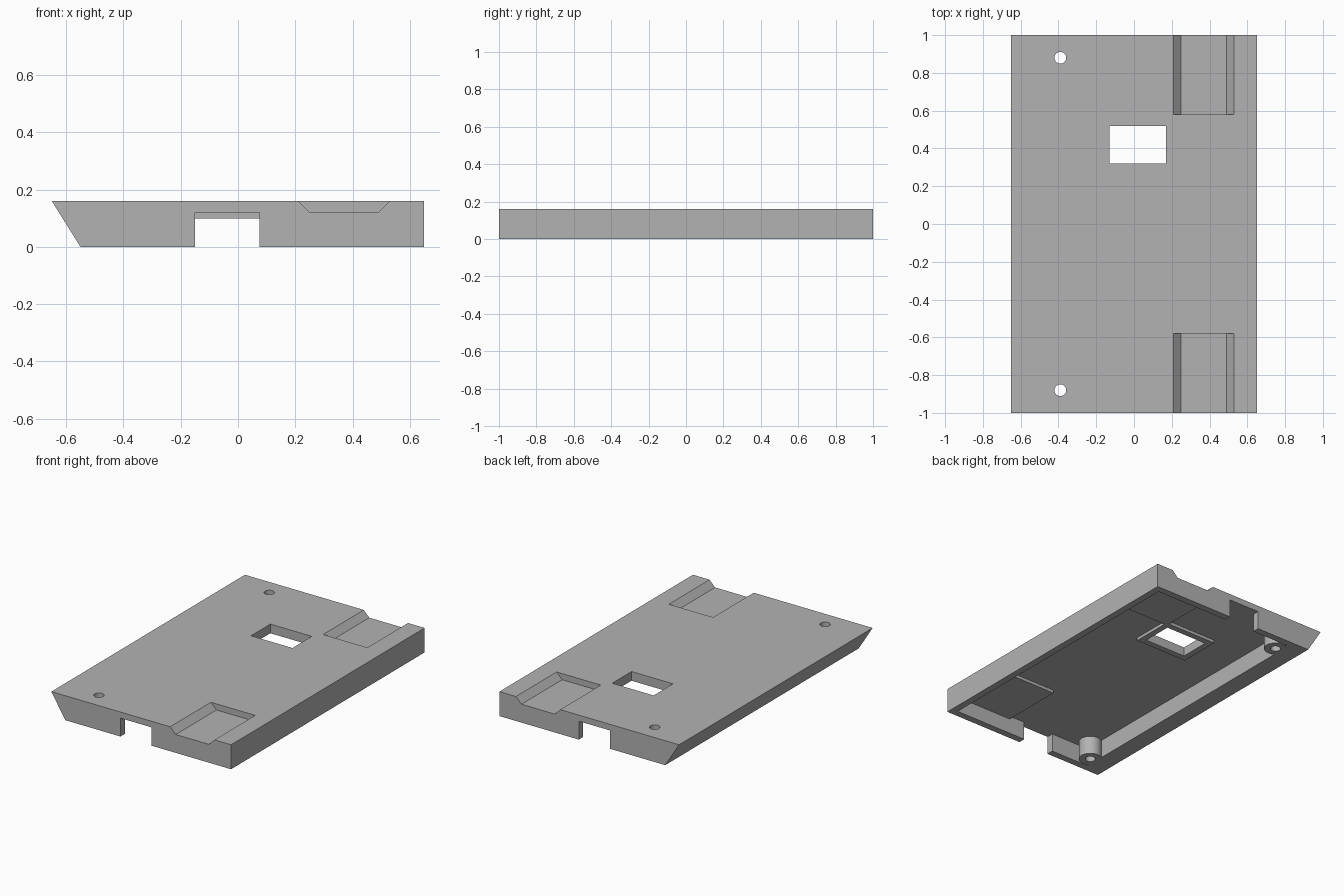
import bpy, bmesh
from mathutils import Matrix, Vector

cube = bpy.data.objects.get("Cube")
if cube:
    bpy.data.objects.remove(cube, do_unlink=True)

grey = bpy.data.materials.new("matte grey")
grey.use_nodes = True
colour = (0.45, 0.45, 0.45, 1)
grey.diffuse_color = colour
grey.node_tree.nodes["Principled BSDF"].inputs["Base Color"].default_value = colour


def finish(name, bm):
    bmesh.ops.recalc_face_normals(bm, faces=bm.faces)
    mesh = bpy.data.meshes.new(name)
    bm.to_mesh(mesh)
    bm.free()
    mesh.materials.append(grey)
    obj = bpy.data.objects.new(name, mesh)
    bpy.context.collection.objects.link(obj)
    return obj


def prism(name, profile, y0, y1):
    """Extrude an x-z profile along y."""
    bm = bmesh.new()
    face = bm.faces.new([bm.verts.new((x, y0, z)) for x, z in profile])
    grown = bmesh.ops.extrude_face_region(bm, geom=[face])["geom"]
    moved = [v for v in grown if isinstance(v, bmesh.types.BMVert)]
    bmesh.ops.translate(bm, verts=moved, vec=Vector((0, y1 - y0, 0)))
    return finish(name, bm)


def box(name, x0, x1, y0, y1, z0, z1):
    return prism(name, [(x0, z0), (x1, z0), (x1, z1), (x0, z1)], y0, y1)


def cylinder(name, x, y, radius, z0, z1):
    bm = bmesh.new()
    bmesh.ops.create_cone(bm, cap_ends=True, segments=32, radius1=radius, radius2=radius,
                          depth=z1 - z0, matrix=Matrix.Translation((x, y, (z0 + z1) / 2)))
    return finish(name, bm)


def combine(target, tool, operation):
    """Apply a boolean and discard the tool."""
    mod = target.modifiers.new("boolean", "BOOLEAN")
    mod.operation, mod.solver, mod.object = operation, "EXACT", tool
    graph = bpy.context.evaluated_depsgraph_get()
    result = bpy.data.meshes.new_from_object(target.evaluated_get(graph))
    target.modifiers.clear()
    target.data = result
    bpy.data.objects.remove(tool, do_unlink=True)


# Plate with one sloped side, hollowed from below
H, ROOF, LINING, WALL = 0.16, 0.12, 0.10, 0.045
cover = prism("cover", [(-0.55, 0), (0.65, 0), (0.65, H), (-0.65, H)], -1, 1)
combine(cover, box("cavity", -0.43, 0.65 - WALL, WALL - 1, 1 - WALL, -0.1, ROOF), "DIFFERENCE")

# Material added inside: pocket linings, window rim, screw bosses
for s in (-1, 1):
    y0, y1 = sorted((s * 0.54, s * 0.98))
    combine(cover, box("lining", 0.19, 0.55, y0, y1, LINING, 0.14), "UNION")
    combine(cover, cylinder("boss", -0.39, s * 0.88, 0.07, 0, 0.14), "UNION")
combine(cover, box("window_rim", -0.17, 0.21, 0.28, 0.56, LINING, 0.14), "UNION")

# Openings: pockets with sloped sides, end notches, screw holes, window
pocket = [(0.25, ROOF), (0.49, ROOF), (0.53, H), (0.53, 0.3), (0.21, 0.3), (0.21, H)]
for s in (-1, 1):
    y0, y1 = sorted((s * 0.58, s * 1.1))
    combine(cover, prism("pocket", pocket, y0, y1), "DIFFERENCE")
    y0, y1 = sorted((s * 0.93, s * 1.1))
    combine(cover, box("notch", -0.15, 0.075, y0, y1, -0.1, ROOF), "DIFFERENCE")
    combine(cover, cylinder("hole", -0.39, s * 0.88, 0.031, -0.1, 0.3), "DIFFERENCE")
combine(cover, box("window", -0.13, 0.17, 0.32, 0.52, -0.1, 0.3), "DIFFERENCE")

# Smooth the round parts, keep all edges crisp
bpy.ops.object.select_all(action="DESELECT")
cover.select_set(True)
bpy.context.view_layer.objects.active = cover
bpy.ops.object.shade_smooth_by_angle(angle=0.5)
